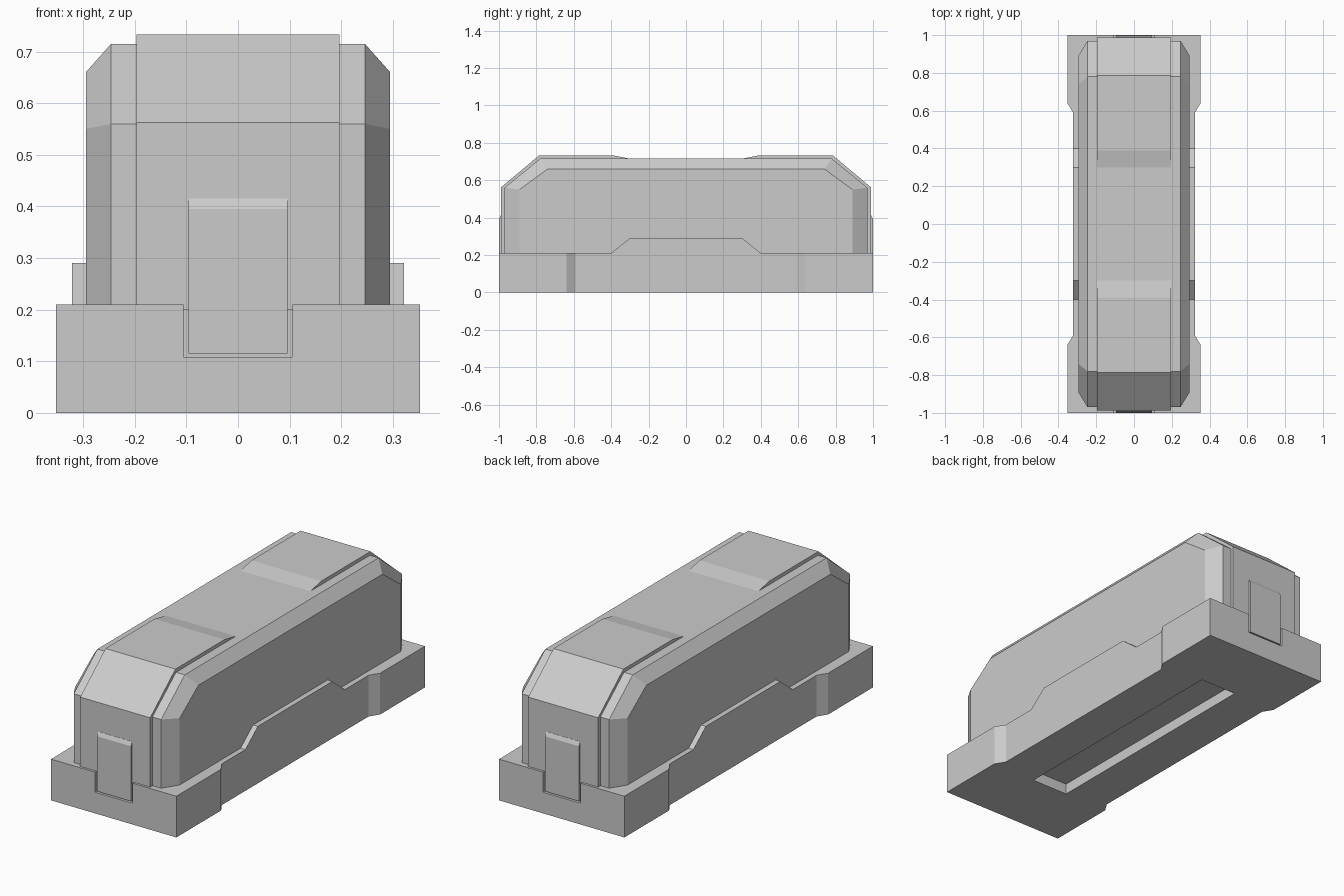
import bpy, bmesh

cube = bpy.data.objects.get("Cube")
if cube:
    bpy.data.objects.remove(cube, do_unlink=True)

GREY = 0.6
grey = bpy.data.materials.new("light_grey")
grey.use_nodes = True
grey.diffuse_color = (GREY, GREY, GREY, 1)
grey.node_tree.nodes["Principled BSDF"].inputs["Base Color"].default_value = (GREY, GREY, GREY, 1)


def loft(name, rings, axis="x"):
    """Join outlines [(position, points)] along an axis and cap both ends."""
    def place(t, p):
        return (t, p[0], p[1]) if axis == "x" else (p[0], p[1], t)
    bm = bmesh.new()
    loops = [[bm.verts.new(place(t, p)) for p in pts] for t, pts in rings]
    for a, b in zip(loops, loops[1:]):
        n = len(a)
        for i in range(n):
            j = (i + 1) % n
            bm.faces.new((a[i], a[j], b[j], b[i]))
    bm.faces.new(loops[0])
    bm.faces.new(loops[-1])
    bmesh.ops.recalc_face_normals(bm, faces=bm.faces)
    mesh = bpy.data.meshes.new(name)
    bm.to_mesh(mesh)
    bm.free()
    mesh.materials.append(grey)
    obj = bpy.data.objects.new(name, mesh)
    bpy.context.collection.objects.link(obj)
    return obj


def mirrored(half):
    """Complete a half outline by mirroring its first coordinate."""
    return half + [(-a, b) for a, b in reversed(half)]


def prism(name, outline, half_width):
    return loft(name, [(-half_width, outline), (half_width, outline)])


def box(name, half_x, y0, y1, z0, z1):
    return prism(name, [(y0, z0), (y1, z0), (y1, z1), (y0, z1)], half_x)


def boolean(target, tool, operation):
    """Apply a boolean, then discard the tool."""
    mod = target.modifiers.new("cut", "BOOLEAN")
    mod.operation, mod.solver, mod.object = operation, "EXACT", tool
    graph = bpy.context.evaluated_depsgraph_get()
    mesh = bpy.data.meshes.new_from_object(target.evaluated_get(graph))
    target.modifiers.clear()
    target.data = mesh
    bpy.data.objects.remove(tool, do_unlink=True)


# Base: waisted plan trimmed by a side profile with a raised middle
half_plan = [(0.353, -1), (0.353, -0.64), (0.322, -0.59),
             (0.322, 0.59), (0.353, 0.64), (0.353, 1)]
plan = mirrored(half_plan)
base = loft("base", [(0, plan), (0.4, plan)], axis="z")
side = mirrored([(1.1, -0.1), (1.1, 0.21), (0.4, 0.21), (0.3, 0.29)])
boolean(base, prism("side_trim", side, 0.5), "INTERSECT")

# Slot underneath and latch notches at both ends
boolean(base, box("slot_cutter", 0.104, -0.64, 0.64, -0.1, 0.055), "DIFFERENCE")
for s in (-1, 1):
    boolean(base, box("notch_cutter", 0.106, s * 0.985, s * 1.1, 0.108, 0.3), "DIFFERENCE")

# Cover with chamfered long sides and corners
inner = mirrored([(0.97, 0.2), (0.97, 0.56), (0.78, 0.715)])
outer = mirrored([(0.89, 0.2), (0.89, 0.55), (0.74, 0.66)])
loft("cover", [(-0.295, outer), (-0.246, inner), (0.246, inner), (0.295, outer)])

# Raised band along the cover, dipping in the middle
band = mirrored([(0.988, 0.2), (0.988, 0.563), (0.785, 0.733),
                 (0.39, 0.733), (0.3, 0.715), (0.29, 0.705)])
prism("centre_band", band, 0.197)

# Latches with bevelled top edges
for name, s in (("front_latch", -1), ("back_latch", 1)):
    latch = [(0.98, 0.115), (0.999, 0.115), (0.999, 0.395), (0.989, 0.415), (0.98, 0.415)]
    prism(name, [(s * y, z) for y, z in latch], 0.096)
